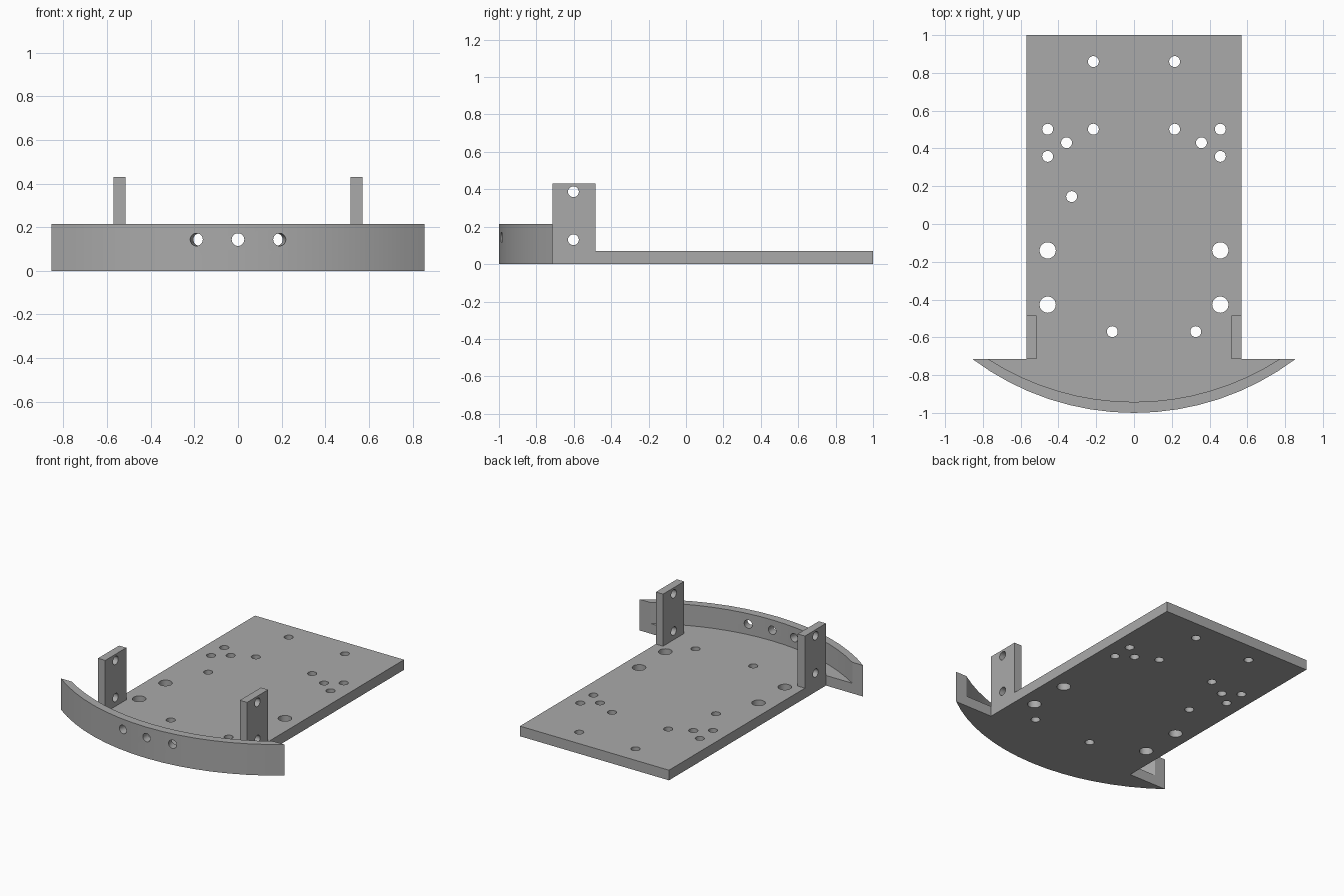
import bpy
import bmesh
import math
from mathutils import Matrix, Vector

cube = bpy.data.objects.get("Cube")
if cube:
    bpy.data.objects.remove(cube, do_unlink=True)

grey = bpy.data.materials.new("plain_grey")
grey.use_nodes = True
GREY = (0.4, 0.4, 0.4, 1)
grey.diffuse_color = GREY
grey.node_tree.nodes["Principled BSDF"].inputs["Base Color"].default_value = GREY

HALF_W, BACK_Y, WING_Y = 0.57, 1.0, -0.715
PLATE_Z, WALL_Z, POST_Z = 0.07, 0.215, 0.43
RADIUS = 1.425


def make_object(name, bm):
    bmesh.ops.recalc_face_normals(bm, faces=bm.faces)
    mesh = bpy.data.meshes.new(name)
    bm.to_mesh(mesh)
    bm.free()
    mesh.materials.append(grey)
    obj = bpy.data.objects.new(name, mesh)
    bpy.context.collection.objects.link(obj)
    return obj


def prism(name, outline, z0, z1):
    """Extrude a plan outline from z0 up to z1."""
    bm = bmesh.new()
    face = bm.faces.new([bm.verts.new((x, y, z0)) for x, y in outline])
    ext = bmesh.ops.extrude_face_region(bm, geom=[face])
    verts = [v for v in ext["geom"] if isinstance(v, bmesh.types.BMVert)]
    bmesh.ops.translate(bm, verts=verts, vec=(0, 0, z1 - z0))
    return make_object(name, bm)


def arc(apex_y, steps=16):
    """Bow from left to right, ending on the rear line of the wings."""
    cy = apex_y + RADIUS
    half = math.acos((cy - WING_Y) / RADIUS)
    angles = [half * (1 - 2 * i / steps) for i in range(steps + 1)]
    return [(RADIUS * math.sin(a), cy - RADIUS * math.cos(a)) for a in angles]


def drill(obj, holes):
    """Cut round holes, each given as centre, axis, radius and length."""
    bm = bmesh.new()
    for centre, axis, radius, length in holes:
        turn = Vector(axis).to_track_quat('Z', 'Y').to_matrix().to_4x4()
        bmesh.ops.create_cone(bm, cap_ends=True, segments=24, radius1=radius,
                              radius2=radius, depth=length,
                              matrix=Matrix.Translation(centre) @ turn)
    cutter = make_object("hole_cutter", bm)
    cutter.hide_render = True
    mod = obj.modifiers.new("holes", 'BOOLEAN')
    mod.operation, mod.solver, mod.object = 'DIFFERENCE', 'EXACT', cutter
    graph = bpy.context.evaluated_depsgraph_get()
    mesh = bpy.data.meshes.new_from_object(obj.evaluated_get(graph))
    obj.modifiers.clear()
    obj.data = mesh
    bpy.data.objects.remove(cutter, do_unlink=True)


# Base plate with the bowed front
outer = arc(-1.0)
plate = prism("base_plate", outer + [(-HALF_W, WING_Y), (-HALF_W, BACK_Y),
                                     (HALF_W, BACK_Y), (HALF_W, WING_Y)], 0, PLATE_Z)
SMALL, LARGE = 0.029, 0.043
paired = [(0.215, 0.86, SMALL), (0.215, 0.502, SMALL), (0.457, 0.502, SMALL),
          (0.357, 0.43, SMALL), (0.457, 0.358, SMALL),
          (0.457, -0.14, LARGE), (0.457, -0.427, LARGE)]
spots = [(s * x, y, r) for x, y, r in paired for s in (-1, 1)]
spots += [(-0.33, 0.145, SMALL), (-0.115, -0.57, SMALL), (0.327, -0.57, SMALL)]
drill(plate, [((x, y, PLATE_Z / 2), (0, 0, 1), r, 0.2) for x, y, r in spots])

# Curved bumper wall with three sensor holes, the outer two angled
wall = prism("front_wall", outer + arc(-0.942)[::-1], PLATE_Z, WALL_Z)
tilt = math.radians(15)
drill(wall, [((s * 0.183, -0.971 + abs(s) * 0.012, 0.143),
              (-s * math.sin(tilt), math.cos(tilt), 0), 0.029, 0.2)
             for s in (-1, 0, 1)])

# Upright brackets with two cross holes each
posts = []
for side, s in (("left", 1), ("right", -1)):
    xi, xo, yb = s * 0.515, s * HALF_W, -0.485
    post = prism(side + "_bracket", [(xi, WING_Y), (xo, WING_Y), (xo, yb), (xi, yb)],
                 PLATE_Z, POST_Z)
    drill(post, [((s * 0.5425, -0.602, z), (1, 0, 0), SMALL, 0.2)
                 for z in (0.13, 0.387)])
    posts.append(post)

# Smooth curves, crisp edges
bpy.ops.object.select_all(action='DESELECT')
for obj in [plate, wall] + posts:
    obj.select_set(True)
bpy.context.view_layer.objects.active = plate
bpy.ops.object.shade_smooth_by_angle(angle=math.radians(30))
